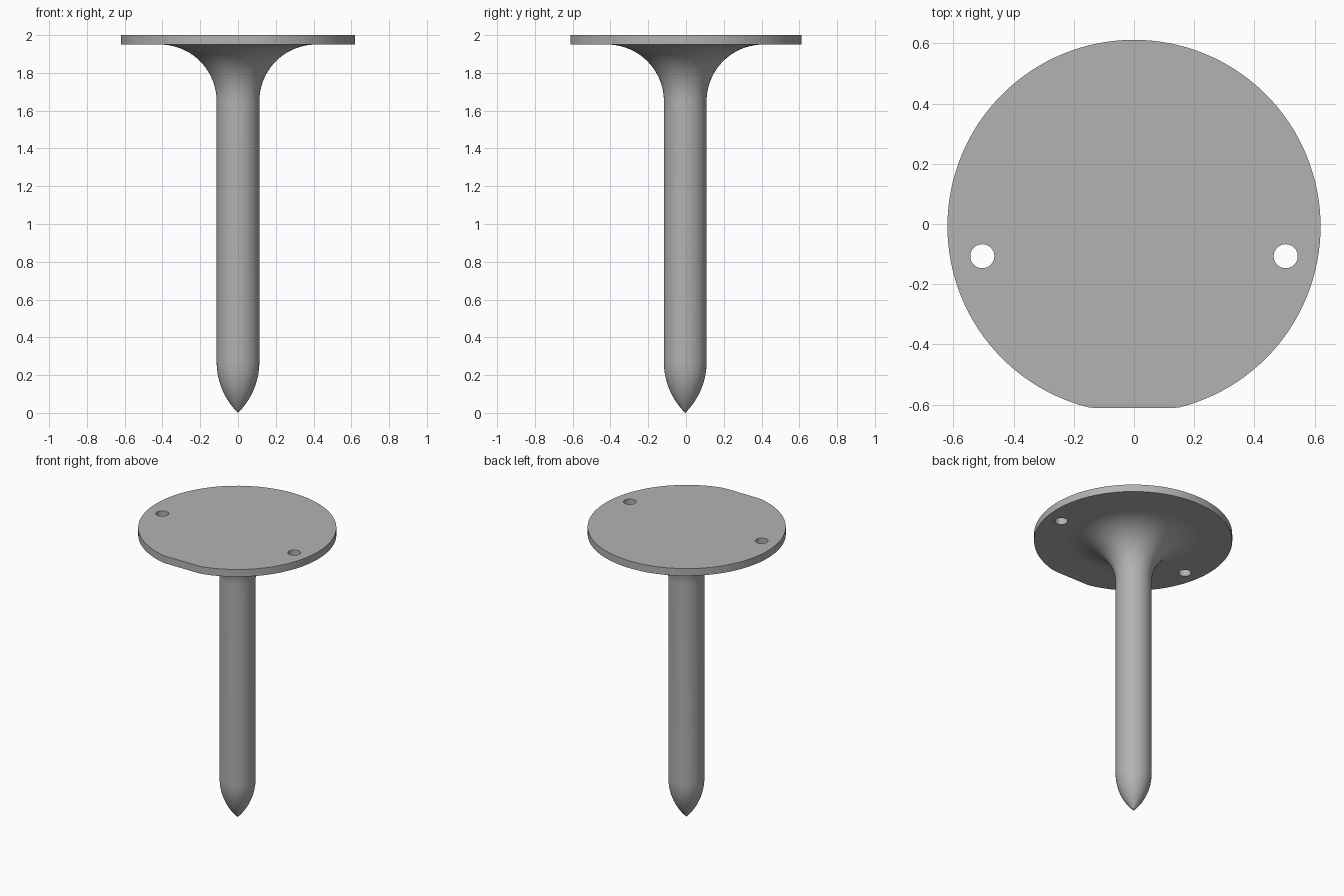
import bpy, bmesh, math

cube = bpy.data.objects.get("Cube")
if cube:
    bpy.data.objects.remove(cube, do_unlink=True)

CENTRE_Y = -0.008
SEGMENTS = 128
PLATE_R, PLATE_BOTTOM, TOP = 0.62, 1.95, 2.0
SHAFT_R, FILLET_R, TIP_H = 0.113, 0.3, 0.27

steel = bpy.data.materials.new("grey steel")
steel.use_nodes = True
GREY = (0.45, 0.45, 0.45, 1)
steel.diffuse_color = GREY
steel.node_tree.nodes["Principled BSDF"].inputs["Base Color"].default_value = GREY


def make_object(name, bm):
    bmesh.ops.recalc_face_normals(bm, faces=bm.faces)
    mesh = bpy.data.meshes.new(name)
    bm.to_mesh(mesh)
    bm.free()
    obj = bpy.data.objects.new(name, mesh)
    bpy.context.collection.objects.link(obj)
    mesh.materials.append(steel)
    return obj


def activate(obj):
    bpy.ops.object.select_all(action="DESELECT")
    obj.select_set(True)
    bpy.context.view_layer.objects.active = obj


def disc(name, x, y, radius, bottom, top, segments, flat=-10):
    """Upright round slab, trimmed flat at the front where y is below flat."""
    bm = bmesh.new()
    ring = []
    for i in range(segments):
        a = math.tau * i / segments
        ring.append(bm.verts.new((x + radius * math.cos(a),
                                  max(flat, y + radius * math.sin(a)), bottom)))
    base = bm.faces.new(ring)
    out = bmesh.ops.extrude_face_region(bm, geom=[base], use_keep_orig=True)
    for v in out["geom"]:
        if isinstance(v, bmesh.types.BMVert):
            v.co.z = top
    return make_object(name, bm)


# Round plate with a small flat on its front edge
plate = disc("top_plate", 0, CENTRE_Y, PLATE_R, PLATE_BOTTOM, TOP, SEGMENTS, -0.612)

# Two through holes
for side in (-1, 1):
    cutter = disc("hole_cutter", side * 0.504, -0.107, 0.04, 1.8, 2.2, 32)
    cutter.hide_render = True
    activate(plate)
    mod = plate.modifiers.new("hole", "BOOLEAN")
    mod.operation = "DIFFERENCE"
    mod.solver = "EXACT"
    mod.object = cutter
    bpy.ops.object.modifier_apply(modifier=mod.name)
    bpy.data.objects.remove(cutter, do_unlink=True)

# Spike profile: curved point, straight shaft, flared neck under the plate
profile = []
tip_arc_r = (SHAFT_R ** 2 + TIP_H ** 2) / (2 * SHAFT_R)
for i in range(17):
    z = TIP_H * i / 16
    r = SHAFT_R - tip_arc_r + math.sqrt(tip_arc_r ** 2 - (TIP_H - z) ** 2)
    profile.append((max(r, 0), z))
for i in range(21):
    a = math.pi / 2 * i / 20
    profile.append((SHAFT_R + FILLET_R * (1 - math.cos(a)),
                    PLATE_BOTTOM - FILLET_R * (1 - math.sin(a))))

bm = bmesh.new()
verts = [bm.verts.new((r, CENTRE_Y / 2, z)) for r, z in profile]
edges = [bm.edges.new(pair) for pair in zip(verts, verts[1:])]
bmesh.ops.spin(bm, geom=verts + edges, cent=(0, CENTRE_Y / 2, 0), axis=(0, 0, 1),
               angle=math.tau, steps=64, use_merge=True)
bmesh.ops.remove_doubles(bm, verts=bm.verts, dist=0.0001)
spike = make_object("spike", bm)

for obj in (plate, spike):
    activate(obj)
    bpy.ops.object.shade_smooth_by_angle(angle=math.radians(30))
